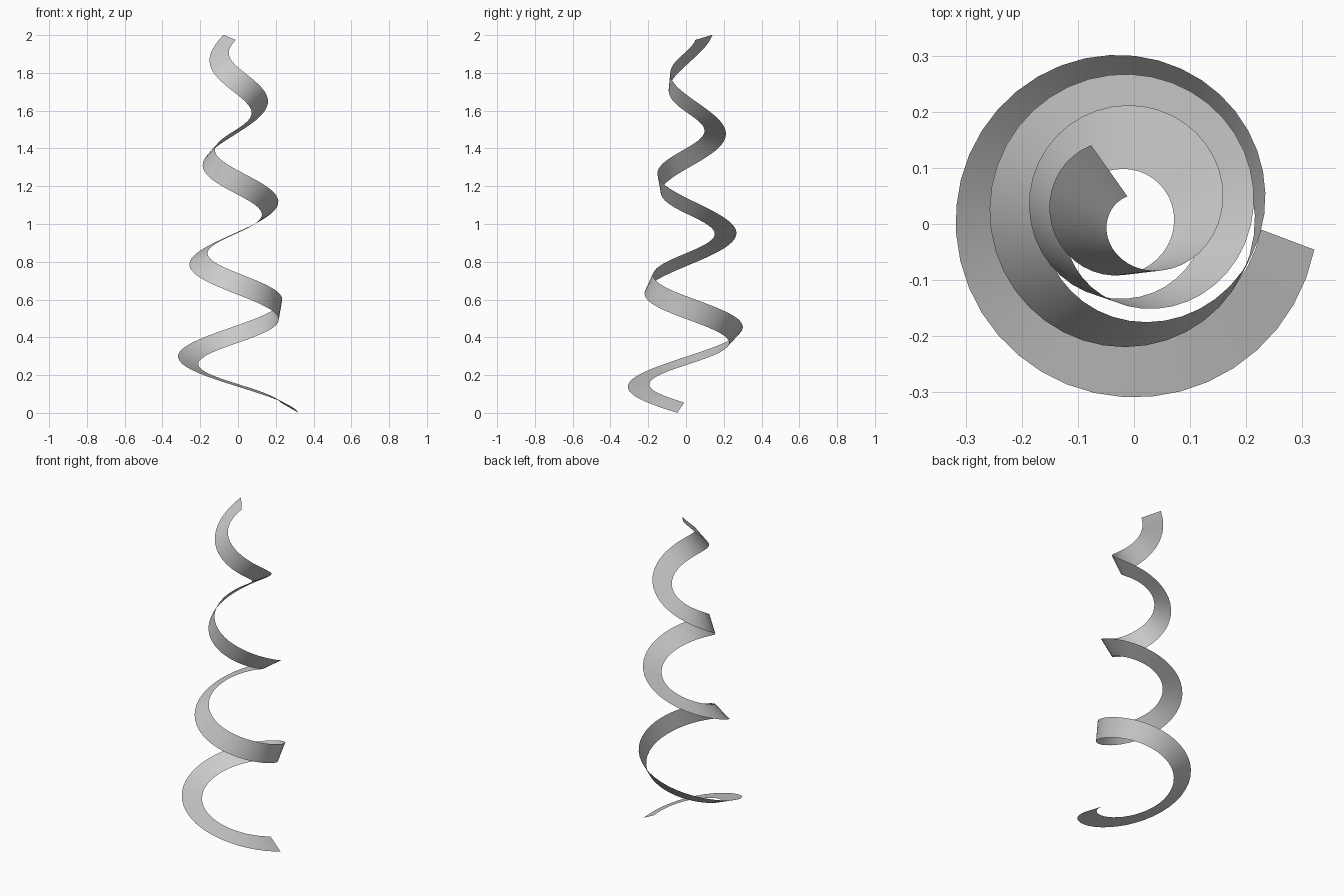
import bpy
import math
from mathutils import Vector

if "Cube" in bpy.data.objects:
    bpy.data.objects.remove(bpy.data.objects["Cube"], do_unlink=True)

# Ribbon dimensions
CENTRE = Vector((-0.006, 0.02, 0.0))
START, END = math.radians(9.7), math.radians(1323)
R_START, R_END = 0.284, 0.084
Z_START, Z_END = 0.0275, 1.988
HALF_WIDTH = 0.0575
STEPS = 144


def spine(t):
    """Point on the tapering clockwise helix, t from 0 to 1."""
    angle = -(START + (END - START) * t)
    radius = R_START + (R_END - R_START) * t
    height = Z_START + (Z_END - Z_START) * t
    return CENTRE + Vector((radius * math.cos(angle), radius * math.sin(angle), height))


def tangent(t, h=0.0005):
    return (spine(t + h) - spine(t - h)).normalized()


# First cross-section: leaning inwards and up
along = tangent(0)
inward = CENTRE - spine(0)
inward.z = 0
inward = (inward - along * inward.dot(along)).normalized()
upward = along.cross(inward)
if upward.z < 0:
    upward.negate()
tilt = math.radians(30)
across = inward * math.cos(tilt) + upward * math.sin(tilt)

# Sweep the cross-section along the helix without adding twist
verts = []
SUB = 6
for i in range(STEPS * SUB + 1):
    t = i / (STEPS * SUB)
    new_along = tangent(t)
    across = along.rotation_difference(new_along) @ across
    along = new_along
    if i % SUB == 0:
        verts += [spine(t) - across * HALF_WIDTH, spine(t) + across * HALF_WIDTH]
faces = [(2 * i, 2 * i + 1, 2 * i + 3, 2 * i + 2) for i in range(STEPS)]

mesh = bpy.data.meshes.new("spiral_ribbon")
mesh.from_pydata(verts, [], faces)
mesh.update()
ribbon = bpy.data.objects.new("spiral_ribbon", mesh)
bpy.context.collection.objects.link(ribbon)

# Plain grey finish
grey = bpy.data.materials.new("light_grey")
grey.use_nodes = True
colour = (0.6, 0.6, 0.6, 1.0)
grey.diffuse_color = colour
grey.node_tree.nodes["Principled BSDF"].inputs["Base Color"].default_value = colour
mesh.materials.append(grey)
mesh.shade_smooth()
